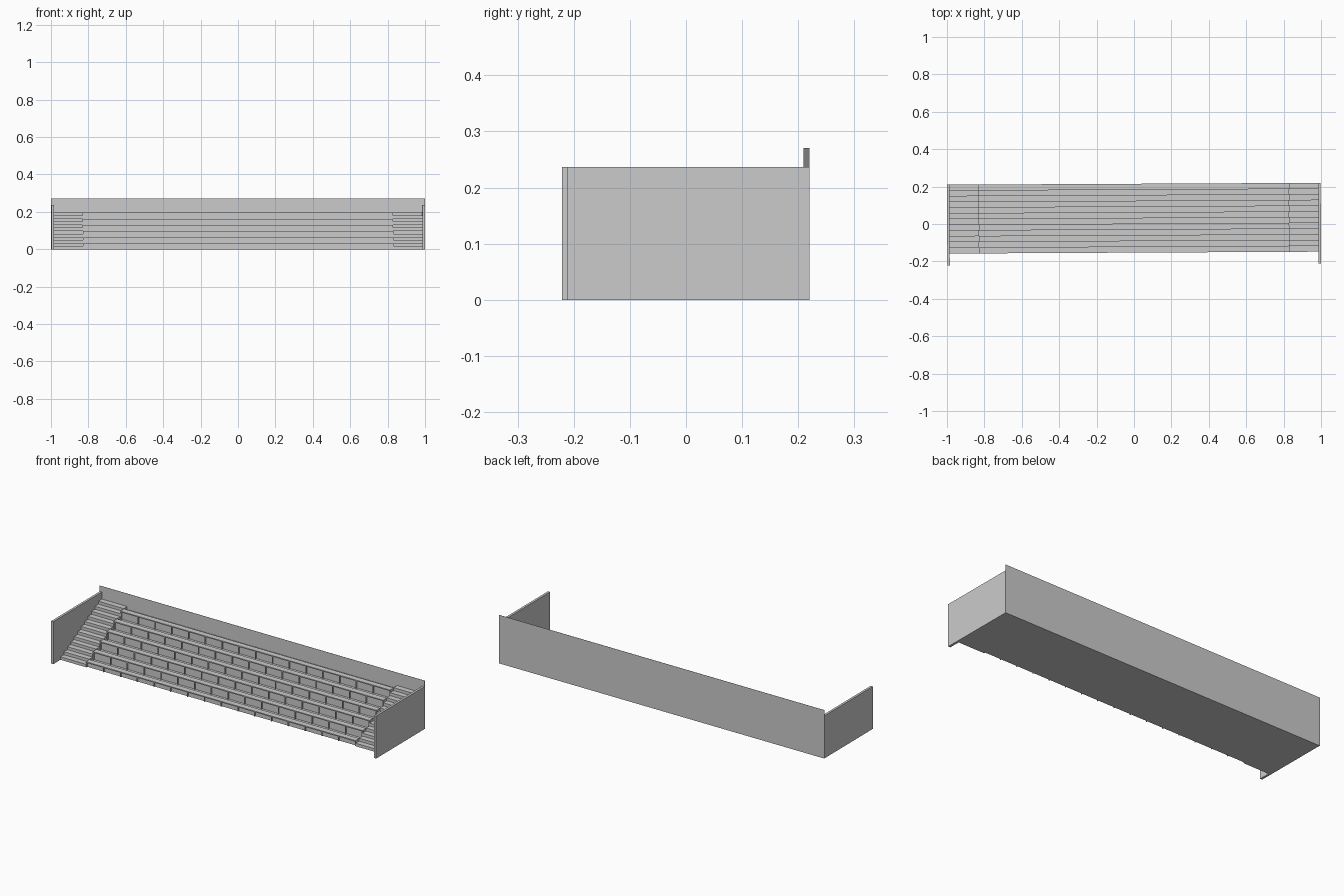
import bpy, bmesh
from mathutils import Matrix

cube = bpy.data.objects.get("Cube")
if cube:
    bpy.data.objects.remove(cube, do_unlink=True)

grey = bpy.data.materials.new("concrete_grey")
grey.use_nodes = True
colour = (0.6, 0.6, 0.6, 1)
grey.diffuse_color = colour
grey.node_tree.nodes["Principled BSDF"].inputs["Base Color"].default_value = colour

# The whole stand is turned very slightly about the vertical
TURN = Matrix.Rotation(0.005, 4, "Z")
TIERS = 6
FRONT, BACK = -0.153, 0.214
RUN = (BACK - FRONT) / TIERS
RISE = 0.033
SEAT_X = 0.83
WALL_X = 0.986


def finish(name, bm):
    bmesh.ops.recalc_face_normals(bm, faces=bm.faces)
    bm.transform(TURN)
    mesh = bpy.data.meshes.new(name)
    bm.to_mesh(mesh)
    bm.free()
    mesh.materials.append(grey)
    obj = bpy.data.objects.new(name, mesh)
    bpy.context.collection.objects.link(obj)


def add_box(bm, x0, x1, y0, y1, z0, z1):
    m = Matrix.Translation(((x0 + x1) / 2, (y0 + y1) / 2, (z0 + z1) / 2))
    m = m @ Matrix.Diagonal((x1 - x0, y1 - y0, z1 - z0, 1))
    bmesh.ops.create_cube(bm, size=1, matrix=m)


def box(name, *bounds):
    bm = bmesh.new()
    add_box(bm, *bounds)
    finish(name, bm)


def extruded_profile(name, points, x0, x1):
    bm = bmesh.new()
    face = bm.faces.new([bm.verts.new((x0, y, z)) for y, z in points])
    ext = bmesh.ops.extrude_face_region(bm, geom=[face])
    verts = [v for v in ext["geom"] if isinstance(v, bmesh.types.BMVert)]
    bmesh.ops.translate(bm, verts=verts, vec=(x1 - x0, 0, 0))
    finish(name, bm)


# Enclosing walls
box("back_wall", -1, 1, BACK, BACK + 0.001, 0, 0.27)
box("left_wall", WALL_X, 0.999, -0.216, BACK, 0, 0.237)
box("right_wall", -0.999, -WALL_X, -0.216, BACK, 0, 0.237)

# Aisle stairs: two steps for every seating tier
stairs = [(FRONT, 0)]
for i in range(TIERS * 2):
    z = (i + 1) * RISE / 2
    stairs += [(FRONT + i * RUN / 2, z), (FRONT + (i + 1) * RUN / 2, z)]
stairs.append((BACK, 0))
extruded_profile("left_aisle_stairs", stairs, SEAT_X, WALL_X)
extruded_profile("right_aisle_stairs", stairs, -WALL_X, -SEAT_X)

# Stepped base below the seats, with a foot well behind each row
base = [(FRONT + 0.008, 0)]
for k in range(TIERS):
    y, z = FRONT + k * RUN, k * RISE
    base += [(y + 0.008, z + 0.025), (y + RUN / 2, z + 0.025),
             (y + RUN / 2, z + RISE / 2), (y + RUN + 0.008, z + RISE / 2)]
base[-1] = (BACK, base[-1][1])
base.append((BACK, 0))
extruded_profile("seating_base", base, -SEAT_X, SEAT_X)

# Bench planks and the brackets that carry their front edges
for k in range(TIERS):
    y, z = FRONT + k * RUN, k * RISE
    box(f"bench_{k + 1}", -SEAT_X, SEAT_X, y, y + RUN / 2 + 0.002, z + 0.025, z + 0.031)
    bm = bmesh.new()
    for i in range(17):
        x = -0.826 + i * 1.652 / 16
        add_box(bm, x - 0.002, x + 0.002, y + 0.001, y + 0.008, max(0, z - 0.016), z + 0.025)
    finish(f"bench_brackets_{k + 1}", bm)
